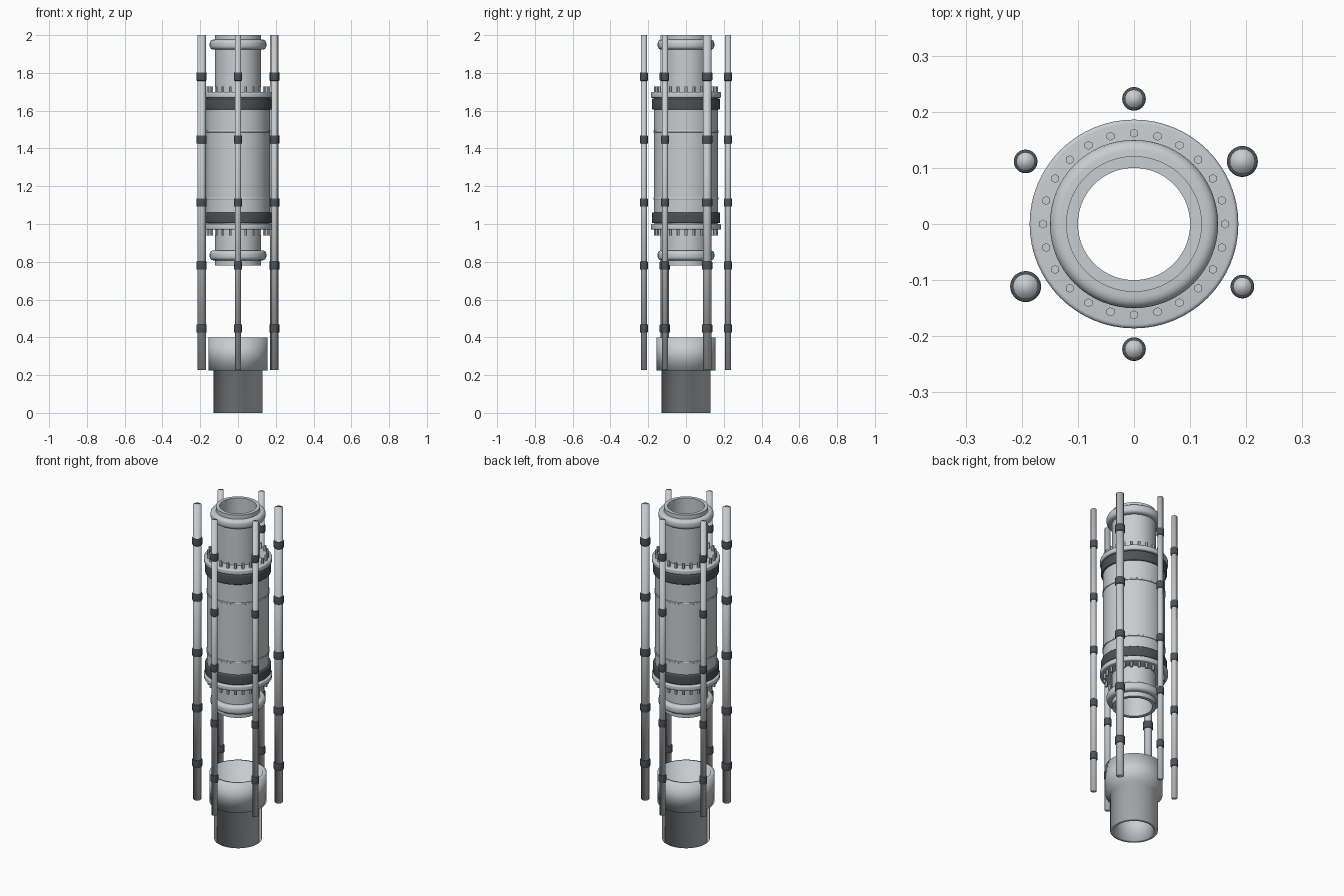
import bpy, bmesh
from math import cos, sin, pi, radians
from mathutils import Matrix

cube = bpy.data.objects.get("Cube")
if cube:
    bpy.data.objects.remove(cube, do_unlink=True)


def material(name, rgb):
    m = bpy.data.materials.new(name)
    m.use_nodes = True
    m.diffuse_color = (*rgb, 1)
    m.node_tree.nodes["Principled BSDF"].inputs["Base Color"].default_value = (*rgb, 1)
    return m


STEEL = material("light steel", (0.58, 0.61, 0.63))
RUBBER = material("dark rubber", (0.075, 0.085, 0.095))


def finish(name, bm, mat, angle=None):
    """Turn a bmesh into a smooth object; angle keeps sharp edges."""
    bmesh.ops.recalc_face_normals(bm, faces=bm.faces)
    mesh = bpy.data.meshes.new(name)
    bm.to_mesh(mesh)
    bm.free()
    mesh.materials.append(mat)
    ob = bpy.data.objects.new(name, mesh)
    bpy.context.scene.collection.objects.link(ob)
    mesh.shade_smooth()
    if angle:
        bpy.ops.object.select_all(action='DESELECT')
        bpy.context.view_layer.objects.active = ob
        ob.select_set(True)
        bpy.ops.object.shade_smooth_by_angle(angle=radians(angle))
    return ob


def lathe(name, profile, mat, angle=35, steps=64):
    """Revolve a closed (radius, height) profile about z."""
    bm = bmesh.new()
    rings = [[bm.verts.new((r * cos(2 * pi * i / steps), r * sin(2 * pi * i / steps), z))
              for r, z in profile] for i in range(steps)]
    n = len(profile)
    for i in range(steps):
        a, b = rings[i], rings[(i + 1) % steps]
        for j in range(n):
            k = (j + 1) % n
            bm.faces.new((a[j], b[j], b[k], a[k]))
    return finish(name, bm, mat, angle)


def ring(name, r_in, r_out, z0, z1, mat, bevel):
    """Annular ring with a rounded outer edge."""
    arc = [(bevel * sin(t * pi / 8), bevel * cos(t * pi / 8)) for t in range(5)]
    top = [(r_out - bevel + x, z1 - bevel + y) for x, y in arc]
    low = [(r_out - bevel + x, z0 + bevel - y) for x, y in reversed(arc)]
    return lathe(name, [(r_in, z1)] + top + low + [(r_in, z0)], mat)


def add_cylinder(bm, x, y, z0, z1, r, sides):
    bmesh.ops.create_cone(bm, cap_ends=True, segments=sides, radius1=r, radius2=r,
                          depth=z1 - z0, matrix=Matrix.Translation((x, y, (z0 + z1) / 2)))


BORE, PIPE, BODY = 0.10, 0.121, 0.169

# Lower socket: pipe with a wider open cup
lathe("socket", [(0.13, 0), (0.13, 0.225), (0.156, 0.225), (0.156, 0.40),
                 (0.135, 0.40), (0.135, 0.225), (0.108, 0.225), (0.108, 0)], STEEL, angle=None)

# Central barrel with its end pipes and through bore
lathe("barrel", [(BORE, 0.78), (PIPE, 0.78), (PIPE, 0.98), (BODY, 0.98),
                 (BODY, 1.68), (PIPE, 1.68), (PIPE, 2.0), (BORE, 2.0)], STEEL)
for label, z in (("upper", 1.49), ("lower", 1.135)):
    ring(label + "_seam", 0.16, 0.173, z - 0.005, z + 0.005, STEEL, 0.002)

# Mirrored end fittings: band, bolted flange, pipe lip
MID = 1.334
for label, s in (("upper", 1), ("lower", -1)):
    def span(a, b):
        return sorted((MID + s * a, MID + s * b))
    ring(label + "_band", 0.15, 0.18, *span(0.272, 0.33), RUBBER, 0.006)
    ring(label + "_flange", 0.11, 0.186, *span(0.334, 0.364), STEEL, 0.007)
    lip = (0.59, 0.642) if s > 0 else (0.474, 0.526)
    ring(label + "_lip", 0.11, 0.15, *span(*lip), STEEL, 0.019)
    bm = bmesh.new()
    for i in range(24):
        a = 2 * pi * i / 24
        add_cylinder(bm, 0.162 * cos(a), 0.162 * sin(a), *span(0.355, 0.395), 0.008, 6)
    finish(label + "_bolts", bm, STEEL, 30)

# Six surrounding rods with clamping collars; one opposite pair is thicker
for i in range(6):
    a = radians(30 + 60 * i)
    x, y = 0.223 * cos(a), 0.223 * sin(a)
    thick = i in (0, 3)
    bm = bmesh.new()
    add_cylinder(bm, x, y, 0.228, 2.0, 0.0225 if thick else 0.0165, 24)
    finish(f"rod_{i + 1}", bm, STEEL)
    r = 0.0275 if thick else 0.021
    for k in range(5):
        z = 0.447 + 0.3333 * k
        collar = ring(f"rod_{i + 1}_collar_{k + 1}", r - 0.012, r, z - 0.022, z + 0.022,
                      RUBBER, 0.004)
        collar.location = (x, y, 0)
